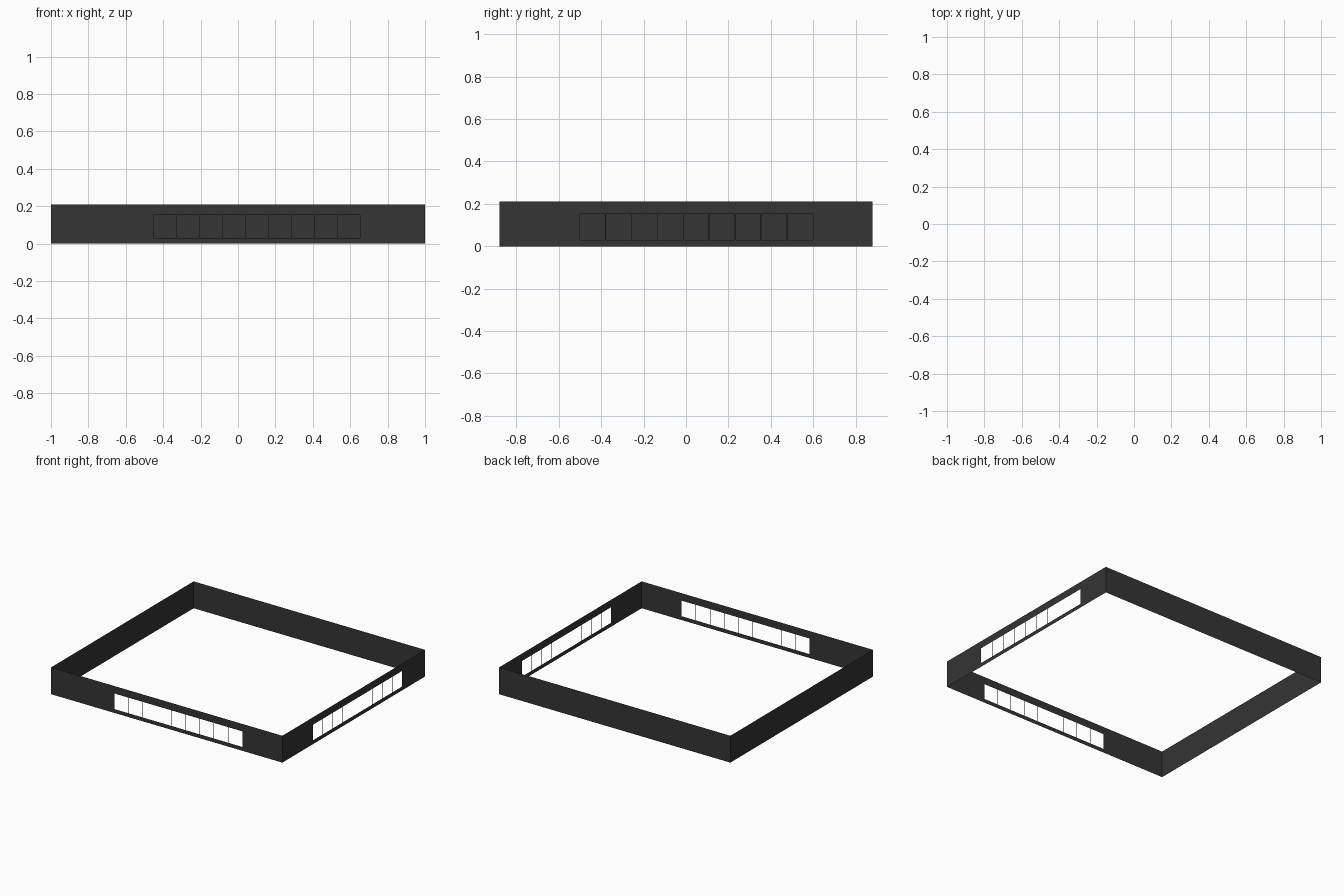
import bpy, bmesh
from mathutils import Vector

if "Cube" in bpy.data.objects:
    bpy.data.objects.remove(bpy.data.objects["Cube"])

HX, HY, H = 1.0, 0.88, 0.21      # half width, half depth, wall height
Z0, Z1 = 0.03, 0.152             # window sill and head
BAR = 0.004                      # glazing bar width
PANES = 9

dark = bpy.data.materials.new("dark_grey")
dark.diffuse_color = (0.035, 0.035, 0.035, 1)
dark.use_nodes = True
dark.node_tree.nodes["Principled BSDF"].inputs["Base Color"].default_value = dark.diffuse_color


def wall(name, start, end, window=None):
    """Thin upright sheet from start to end, optionally with a row of open panes."""
    start, end = Vector(start), Vector(end)
    length = (end - start).length
    way = (end - start).normalized()
    us, vs = [0, length], [0, H]
    if window:
        a, b = window
        pitch = (b - a) / PANES
        us = [0, a]
        for i in range(1, PANES):
            us += [a + i * pitch - BAR / 2, a + i * pitch + BAR / 2]
        us += [b, length]
        vs = [0, Z0, Z1, H]
    bm = bmesh.new()
    grid = [[bm.verts.new(start + way * u + Vector((0, 0, v))) for v in vs] for u in us]
    for i in range(len(us) - 1):
        for j in range(len(vs) - 1):
            if window and j == 1 and i % 2 == 1:
                continue             # open pane
            bm.faces.new((grid[i][j], grid[i + 1][j], grid[i + 1][j + 1], grid[i][j + 1]))
    mesh = bpy.data.meshes.new(name)
    bm.to_mesh(mesh)
    bm.free()
    mesh.materials.append(dark)
    bpy.context.collection.objects.link(bpy.data.objects.new(name, mesh))


# Windowed front and right walls, windows measured along each wall
wall("front_wall", (-HX, -HY, 0), (HX, -HY, 0), (HX - 0.453, HX + 0.653))
wall("right_wall", (HX, -HY, 0), (HX, HY, 0), (HY - 0.503, HY + 0.599))
# Plain back and left walls
wall("back_wall", (HX, HY, 0), (-HX, HY, 0))
wall("left_wall", (-HX, HY, 0), (-HX, -HY, 0))
